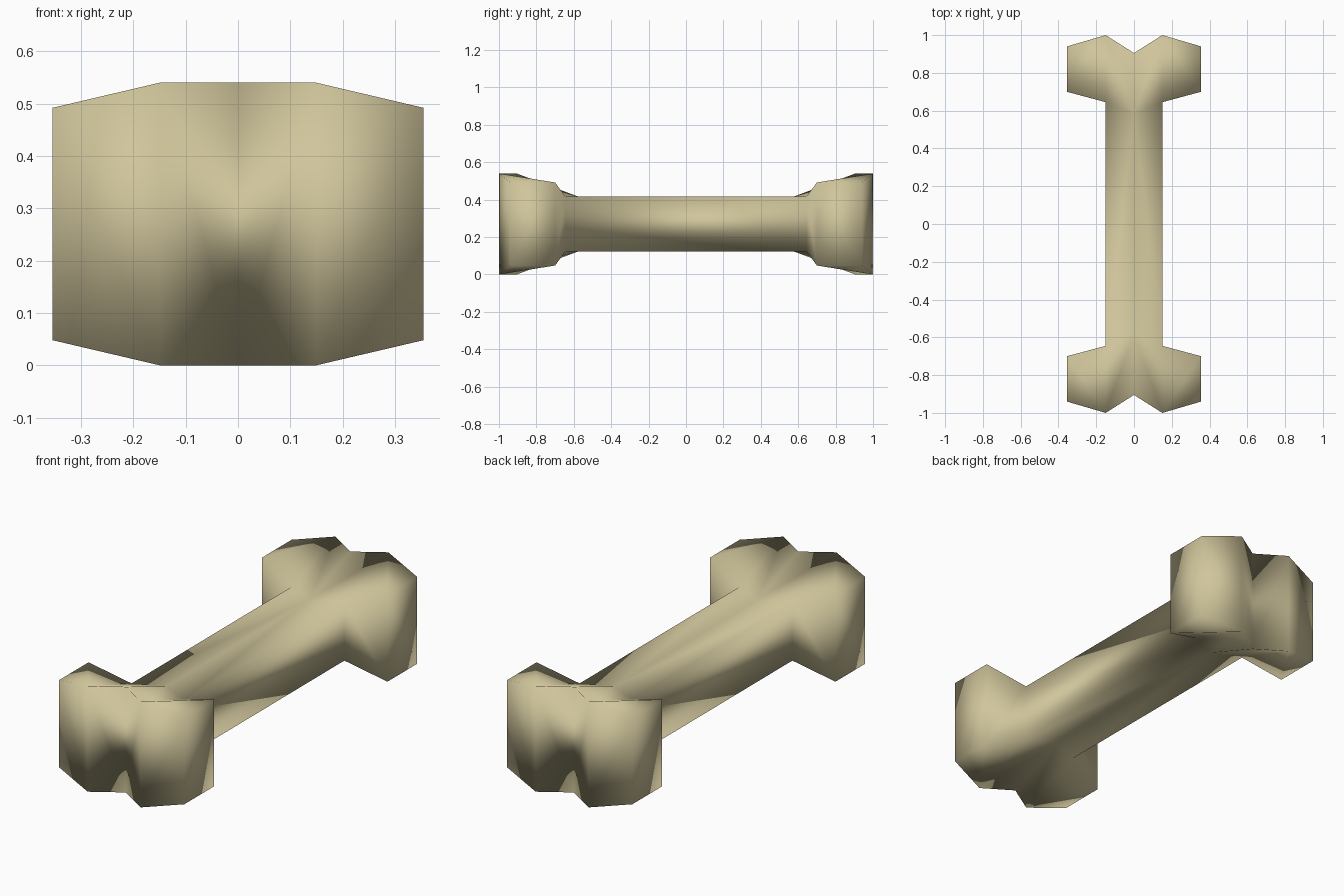
import bpy
import bmesh
from itertools import product
from mathutils import Vector

cube = bpy.data.objects.get("Cube")
if cube:
    bpy.data.objects.remove(cube, do_unlink=True)

MID = 0.27      # height of the bone's centre line
SIGNS = (1, -1)

# One quarter of the knob outline: x, y, half height
crotch = (0, 0.58, 0.148)
neck = (0.15, 0.645, 0.148)
inner = (0.355, 0.70, 0.222)
outer = (0.355, 0.94, 0.222)
tip = (0.15, 1.0, 0.27)
notch = (0, 0.905, 0.27)

bm = bmesh.new()


def add_face(points):
    bm.faces.new([bm.verts.new(p) for p in points])


def place(p, sx, sy, sz):
    return Vector((p[0] * sx, p[1] * sy, MID + p[2] * sz))


# Knob tops and undersides
for s in product(SIGNS, repeat=3):
    for patch in ((crotch, neck, tip, notch), (neck, inner, tip), (inner, outer, tip)):
        add_face([place(p, *s) for p in patch])

# Upright walls around each knob
outline = (neck, inner, outer, tip, notch)
for sx, sy in product(SIGNS, repeat=2):
    for p, q in zip(outline, outline[1:]):
        add_face([place(p, sx, sy, 1), place(q, sx, sy, 1),
                  place(q, sx, sy, -1), place(p, sx, sy, -1)])

# Square shaft: split top and underside, plain sides
for sx in SIGNS:
    for sz in SIGNS:
        add_face([place(crotch, sx, 1, sz), place(neck, sx, 1, sz),
                  place(neck, sx, -1, sz), place(crotch, sx, -1, sz)])
    add_face([place(neck, sx, 1, 1), place(neck, sx, -1, 1),
              place(neck, sx, -1, -1), place(neck, sx, 1, -1)])

# Weld the patches into one smooth closed surface
bmesh.ops.remove_doubles(bm, verts=bm.verts[:], dist=0.001)
bmesh.ops.recalc_face_normals(bm, faces=bm.faces[:])
for f in bm.faces:
    f.smooth = True

mesh = bpy.data.meshes.new("bone")
bm.to_mesh(mesh)
bm.free()
bone = bpy.data.objects.new("bone", mesh)
bpy.context.collection.objects.link(bone)

# Aged ivory colour
color = (0.63, 0.56, 0.33, 1)
ivory = bpy.data.materials.new("aged_ivory")
ivory.use_nodes = True
ivory.diffuse_color = color
bsdf = next(n for n in ivory.node_tree.nodes if n.type == "BSDF_PRINCIPLED")
bsdf.inputs["Base Color"].default_value = color
bsdf.inputs["Roughness"].default_value = 0.8
mesh.materials.append(ivory)
